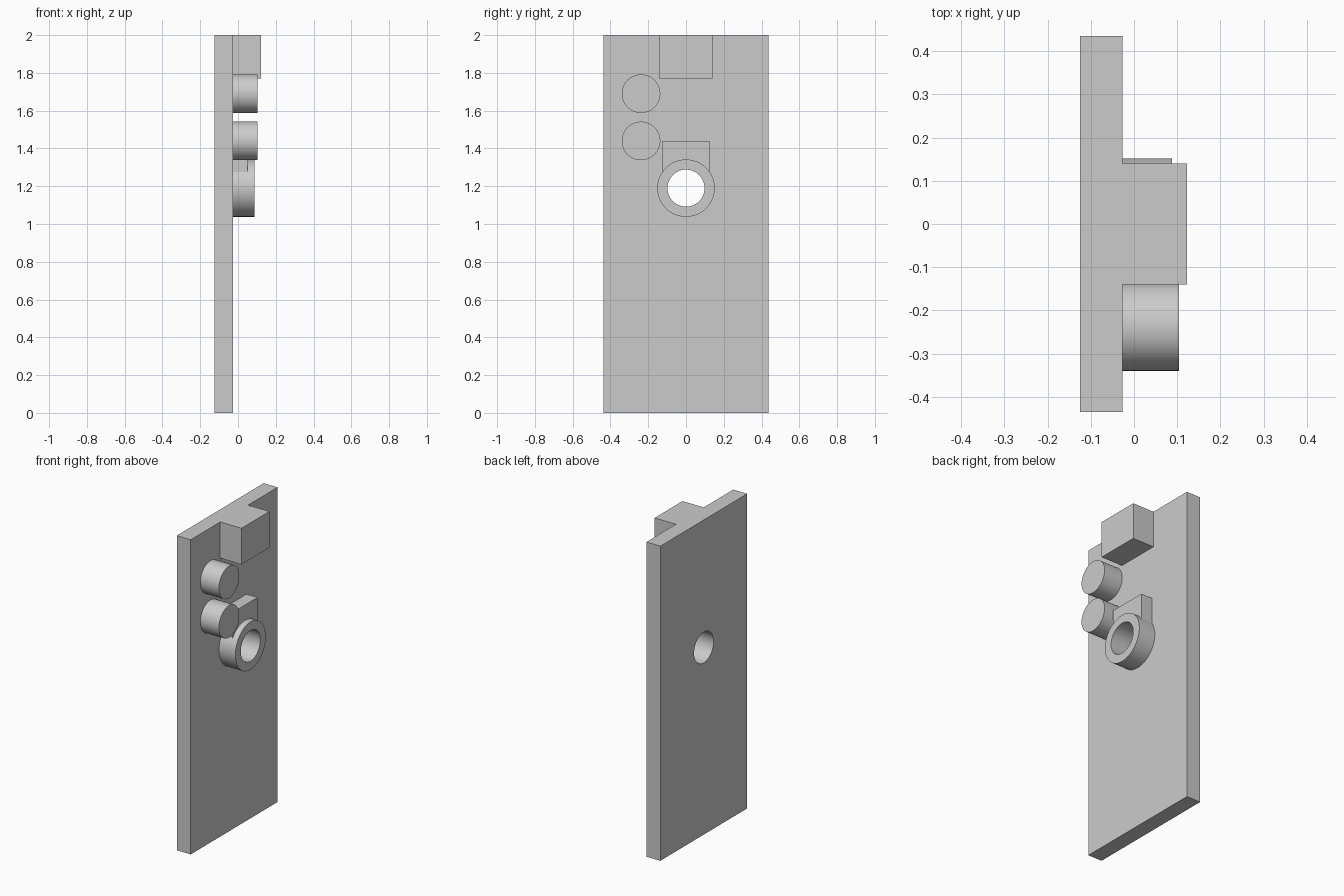
import bpy
import math

if "Cube" in bpy.data.objects:
    bpy.data.objects.remove(bpy.data.objects["Cube"])

GREY = (0.6, 0.6, 0.6, 1)
mat = bpy.data.materials.new("plain grey")
mat.use_nodes = True
mat.diffuse_color = GREY
mat.node_tree.nodes["Principled BSDF"].inputs["Base Color"].default_value = GREY

BACK, FACE = -0.125, -0.027      # plate thickness along x
HOLE_Z = 1.19


def finish(name):
    obj = bpy.context.object
    obj.name = name
    obj.data.materials.append(mat)
    bpy.ops.object.transform_apply(location=True, rotation=True, scale=True)
    return obj


def box(name, x0, x1, half_y, z0, z1):
    bpy.ops.mesh.primitive_cube_add(size=1, location=((x0 + x1) / 2, 0, (z0 + z1) / 2))
    bpy.context.object.scale = (x1 - x0, 2 * half_y, z1 - z0)
    return finish(name)


def rod(name, x0, x1, radius, y, z):
    bpy.ops.mesh.primitive_cylinder_add(
        vertices=64, radius=radius, depth=x1 - x0,
        location=((x0 + x1) / 2, y, z), rotation=(0, math.pi / 2, 0))
    obj = finish(name)
    bpy.ops.object.shade_smooth_by_angle(angle=math.radians(30))
    return obj


# Back plate and the block at its top edge
plate = box("back_plate", BACK, FACE, 0.436, 0, 2)
box("top_block", FACE, 0.123, 0.14, 1.77, 2)

# Two round pegs beside the centre line
for name, z in (("upper_peg", 1.69), ("lower_peg", 1.44)):
    rod(name, FACE, 0.104, 0.102, -0.238, z)

# Collar with a small tab above it
collar = rod("collar", FACE, 0.088, 0.152, 0, HOLE_Z)
tab = box("collar_tab", FACE, 0.05, 0.125, 1.26, 1.44)

# Bore through plate, collar and tab
bore = rod("bore_cutter", -0.3, 0.3, 0.098, 0, HOLE_Z)
bore.hide_render = True
for part in (plate, collar, tab):
    bpy.ops.object.select_all(action="DESELECT")
    bpy.context.view_layer.objects.active = part
    part.select_set(True)
    cut = part.modifiers.new("bore", "BOOLEAN")
    cut.operation = "DIFFERENCE"
    cut.solver = "EXACT"
    cut.object = bore
    bpy.ops.object.modifier_apply(modifier=cut.name)
    bpy.ops.object.shade_smooth_by_angle(angle=math.radians(30))
bpy.data.objects.remove(bore)
